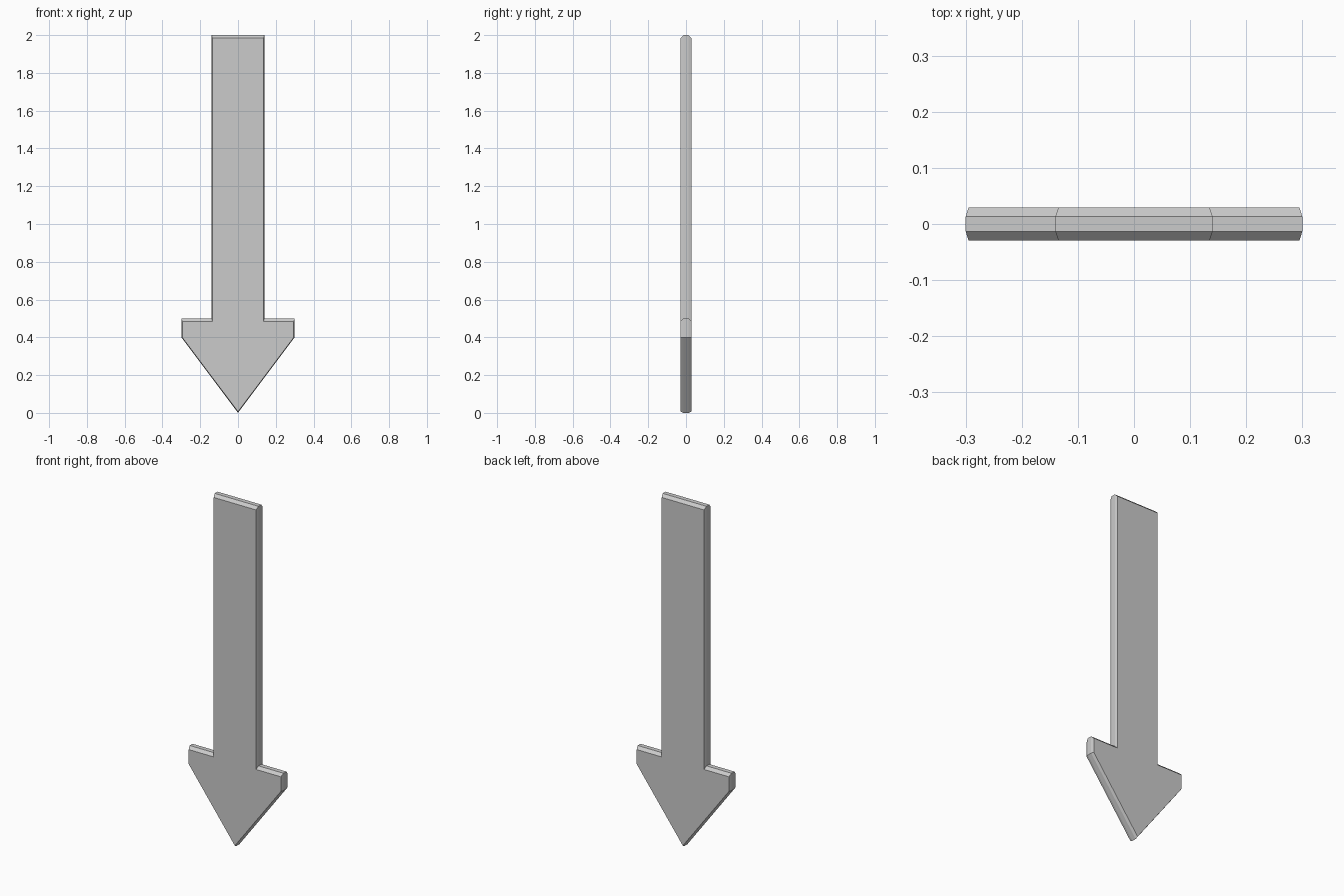
import bpy, bmesh

if "Cube" in bpy.data.objects:
    bpy.data.objects.remove(bpy.data.objects["Cube"])


def mirrored(half):
    # half profile runs from the bottom tip to the top right corner
    return half + [(-x, z) for x, z in reversed(half) if x > 0]


# Arrow outline at the rim, and the slightly smaller outline of the flat faces
rim = mirrored([(0, 0), (0.30, 0.40), (0.30, 0.50), (0.14, 0.50), (0.14, 2.0)])
face = mirrored([(0, 0.007), (0.295, 0.40), (0.295, 0.484), (0.135, 0.484), (0.135, 1.984)])

# Stack the outlines through the thickness to give chamfered edges
bm = bmesh.new()
layers = [(-0.029, face), (-0.013, rim), (0.013, rim), (0.029, face)]
rings = [[bm.verts.new((x, y, z)) for x, z in outline] for y, outline in layers]
n = len(rim)
for a, b in zip(rings, rings[1:]):
    for i in range(n):
        j = (i + 1) % n
        bm.faces.new((a[i], a[j], b[j], b[i]))
bm.faces.new(rings[0])
bm.faces.new(rings[-1][::-1])
bmesh.ops.recalc_face_normals(bm, faces=bm.faces[:])

mesh = bpy.data.meshes.new("down_arrow")
bm.to_mesh(mesh)
bm.free()
bpy.context.collection.objects.link(bpy.data.objects.new("down_arrow", mesh))
